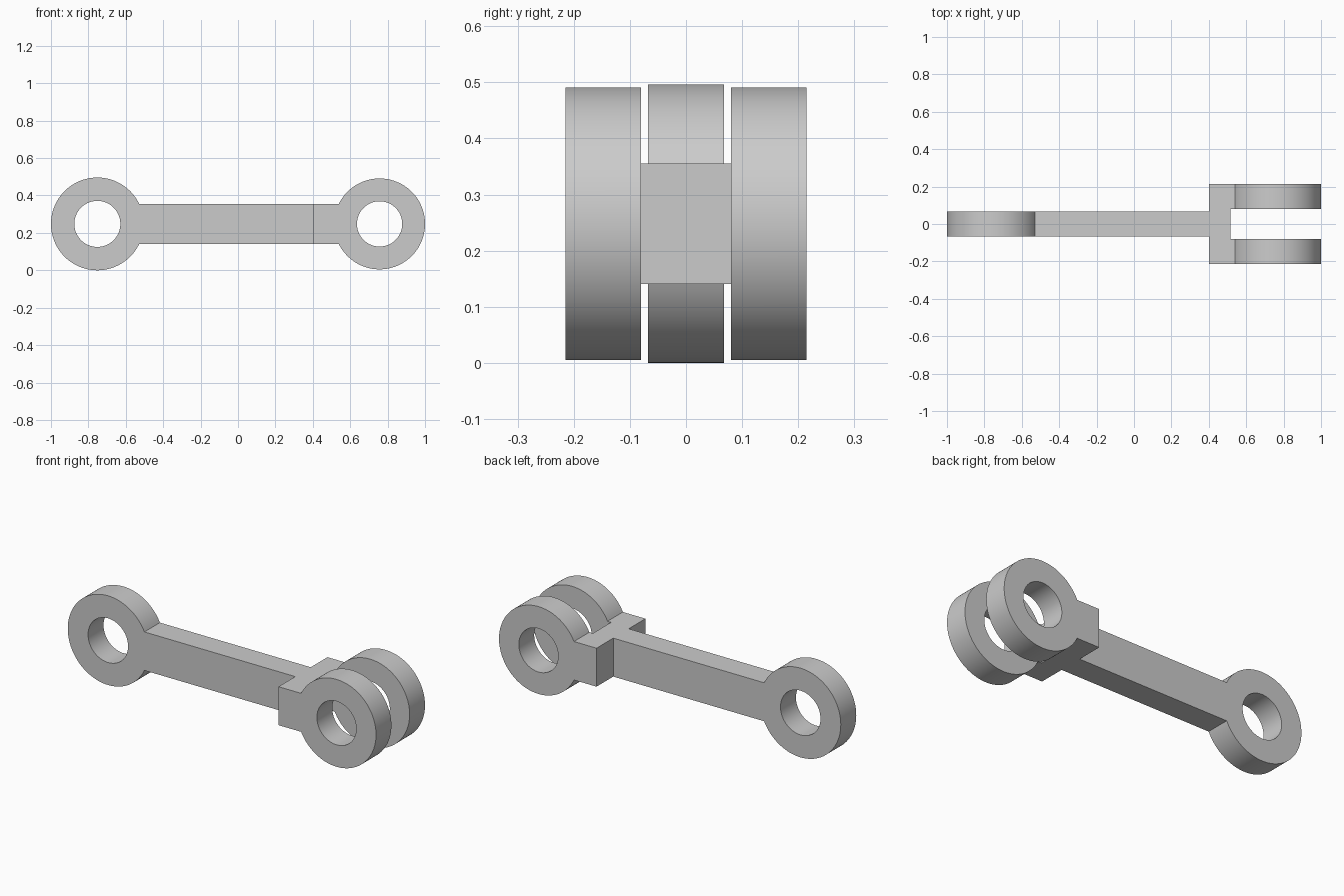
import bpy, bmesh, math

cube = bpy.data.objects.get("Cube")
if cube:
    bpy.data.objects.remove(cube, do_unlink=True)

steel = bpy.data.materials.new("light_grey_metal")
steel.use_nodes = True
grey = (0.6, 0.6, 0.6, 1)
steel.diffuse_color = grey
steel.node_tree.nodes["Principled BSDF"].inputs["Base Color"].default_value = grey

MID_Z = 0.248      # shared centre line
HALF_H = 0.107     # half height of the shank
SEGMENTS = 96


def activate(obj):
    bpy.ops.object.select_all(action='DESELECT')
    obj.select_set(True)
    bpy.context.view_layer.objects.active = obj


def eye_with_shank(name, centre, radius, hole, shank_end, half_width):
    """Extrude a round eye with a hole and a straight shank as one solid."""
    side = 1 if shank_end > centre else -1
    start = math.asin(HALF_H / radius)
    sweep = 2 * (math.pi - start)
    outline = [(shank_end, -HALF_H), (shank_end, HALF_H)]
    for i in range(SEGMENTS + 1):
        a = start + sweep * i / SEGMENTS
        outline.append((centre + side * radius * math.cos(a), radius * math.sin(a)))
    turns = [2 * math.pi * i / SEGMENTS for i in range(SEGMENTS)]
    bore = [(centre + hole * math.cos(a), hole * math.sin(a)) for a in turns]

    curve = bpy.data.curves.new(name, 'CURVE')
    curve.dimensions = '2D'
    curve.fill_mode = 'BOTH'
    curve.extrude = half_width
    for loop in (outline, bore):
        spline = curve.splines.new('POLY')
        spline.points.add(len(loop) - 1)
        for point, (x, y) in zip(spline.points, loop):
            point.co = (x, y, 0, 1)
        spline.use_cyclic_u = True
    obj = bpy.data.objects.new(name, curve)
    bpy.context.collection.objects.link(obj)
    obj.rotation_euler.x = math.pi / 2
    obj.location.z = MID_Z
    activate(obj)
    bpy.ops.object.convert(target='MESH')
    obj = bpy.context.object
    bpy.ops.object.transform_apply(location=True, rotation=True, scale=True)

    # Weld caps to walls so the solid is closed
    bm = bmesh.new()
    bm.from_mesh(obj.data)
    bmesh.ops.remove_doubles(bm, verts=bm.verts, dist=0.0001)
    bmesh.ops.recalc_face_normals(bm, faces=bm.faces)
    bm.to_mesh(obj.data)
    bm.free()
    obj.data.materials.clear()
    obj.data.materials.append(steel)
    return obj


# Rod with its single eye, and the wide fork end
rod = eye_with_shank("connecting_rod", -0.752, 0.248, 0.123, 0.40, 0.068)
fork = eye_with_shank("fork_end", 0.757, 0.243, 0.121, 0.40, 0.215)

# Slot between the fork arms
bpy.ops.mesh.primitive_cube_add(size=1, location=(0.817, 0, MID_Z))
slot = bpy.context.object
slot.name = "slot_cutter"
slot.dimensions = (0.6, 0.16, 1)
slot.hide_render = True
bpy.ops.object.transform_apply(location=True, rotation=True, scale=True)
cut = fork.modifiers.new("slot", 'BOOLEAN')
cut.operation = 'DIFFERENCE'
cut.solver = 'EXACT'
cut.object = slot
activate(fork)
bpy.ops.object.modifier_apply(modifier=cut.name)
bpy.data.objects.remove(slot, do_unlink=True)

# Smooth round walls with crisp edges
for part in (rod, fork):
    activate(part)
    bpy.ops.object.shade_smooth_by_angle(angle=math.radians(30))
